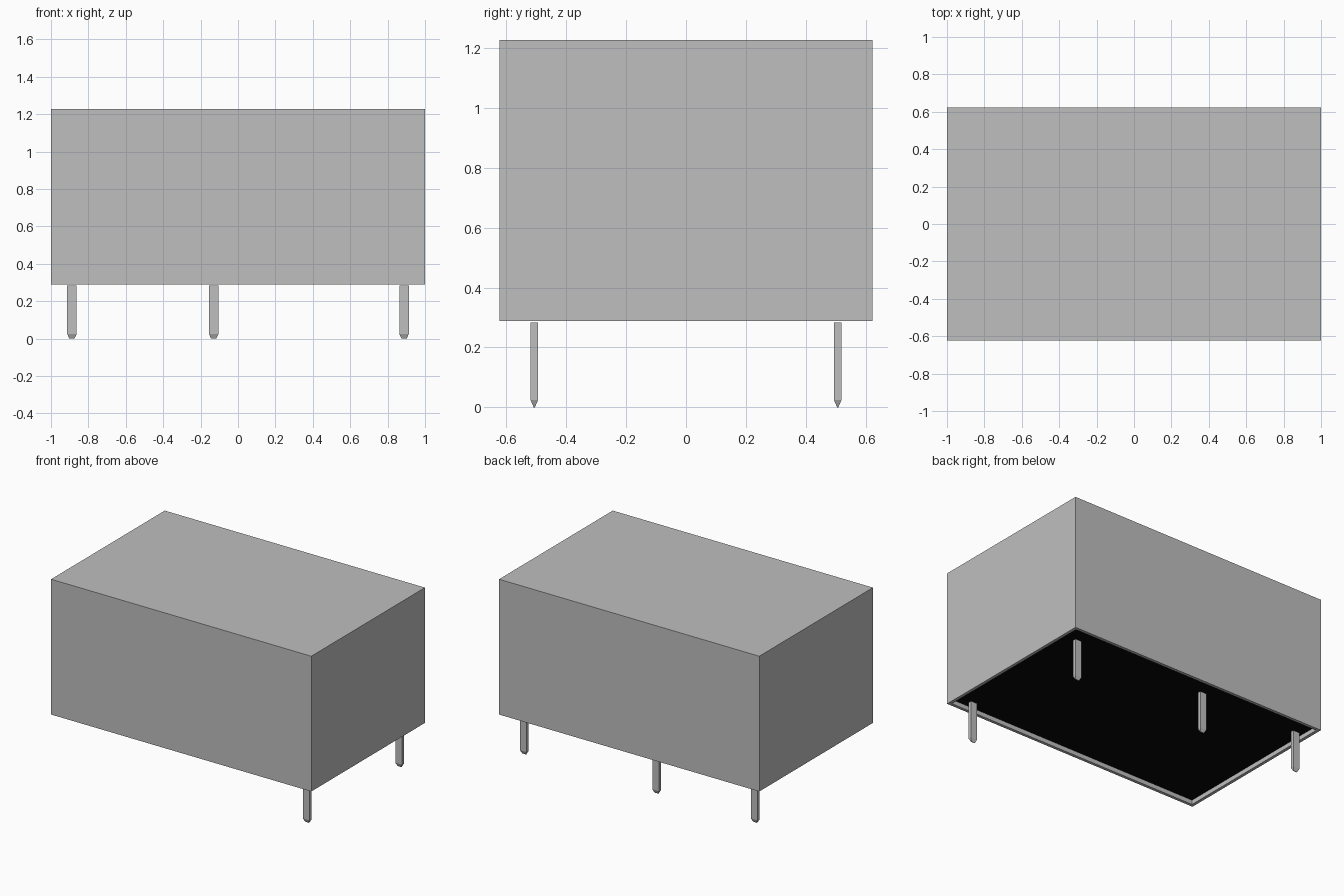
import bpy
import bmesh

old = bpy.data.objects.get("Cube")
if old:
    bpy.data.objects.remove(old, do_unlink=True)


def make_material(name, value):
    mat = bpy.data.materials.new(name)
    mat.use_nodes = True
    colour = (value, value, value, 1)
    mat.diffuse_color = colour
    mat.node_tree.nodes["Principled BSDF"].inputs["Base Color"].default_value = colour
    return mat


grey = make_material("light grey", 0.52)
black = make_material("black", 0.002)


def add_object(name, bm, materials):
    bmesh.ops.recalc_face_normals(bm, faces=bm.faces)
    mesh = bpy.data.meshes.new(name)
    bm.to_mesh(mesh)
    bm.free()
    for mat in materials:
        mesh.materials.append(mat)
    obj = bpy.data.objects.new(name, mesh)
    bpy.context.collection.objects.link(obj)
    return obj


# Case: a box with a thin rim around a recessed black underside
HALF_X, HALF_Y, BOTTOM, TOP = 1.0, 0.624, 0.288, 1.228
RIM, RECESS = 0.03, 0.03

bm = bmesh.new()
bmesh.ops.create_cube(bm, size=2)
for v in bm.verts:
    v.co = (v.co.x * HALF_X, v.co.y * HALF_Y, TOP if v.co.z > 0 else BOTTOM)
bm.normal_update()
floor = min(bm.faces, key=lambda f: f.calc_center_median().z)
bmesh.ops.inset_region(bm, faces=[floor], thickness=RIM)
# second inset keeps upright recess walls once the floor is moved up
bmesh.ops.inset_region(bm, faces=[floor], thickness=0.0)
for v in floor.verts:
    v.co.z += RECESS
floor.material_index = 1
add_object("case", bm, [grey, black])


# Pins: flat rectangular blades with a tapered tip
def add_pin(name, x, y):
    # half width, half depth, height of each ring
    rings = [(0.014, 0.002, 0.0), (0.025, 0.0125, 0.024), (0.025, 0.0125, 0.283)]
    bm = bmesh.new()
    loops = [[bm.verts.new((sx * w, sy * d, z))
              for sx, sy in ((-1, -1), (1, -1), (1, 1), (-1, 1))]
             for w, d, z in rings]
    bm.faces.new(loops[0])
    bm.faces.new(loops[-1])
    for low, high in zip(loops, loops[1:]):
        for i in range(4):
            j = (i + 1) % 4
            bm.faces.new((low[i], low[j], high[j], high[i]))
    pin = add_object(name, bm, [grey])
    pin.location = (x, y, 0)


PIN_X, PIN_Y = 0.888, 0.507
add_pin("front_left_pin", PIN_X, -PIN_Y)
add_pin("back_left_pin", PIN_X, PIN_Y)
add_pin("back_middle_pin", -0.13, PIN_Y)
add_pin("back_right_pin", -PIN_X, PIN_Y)
